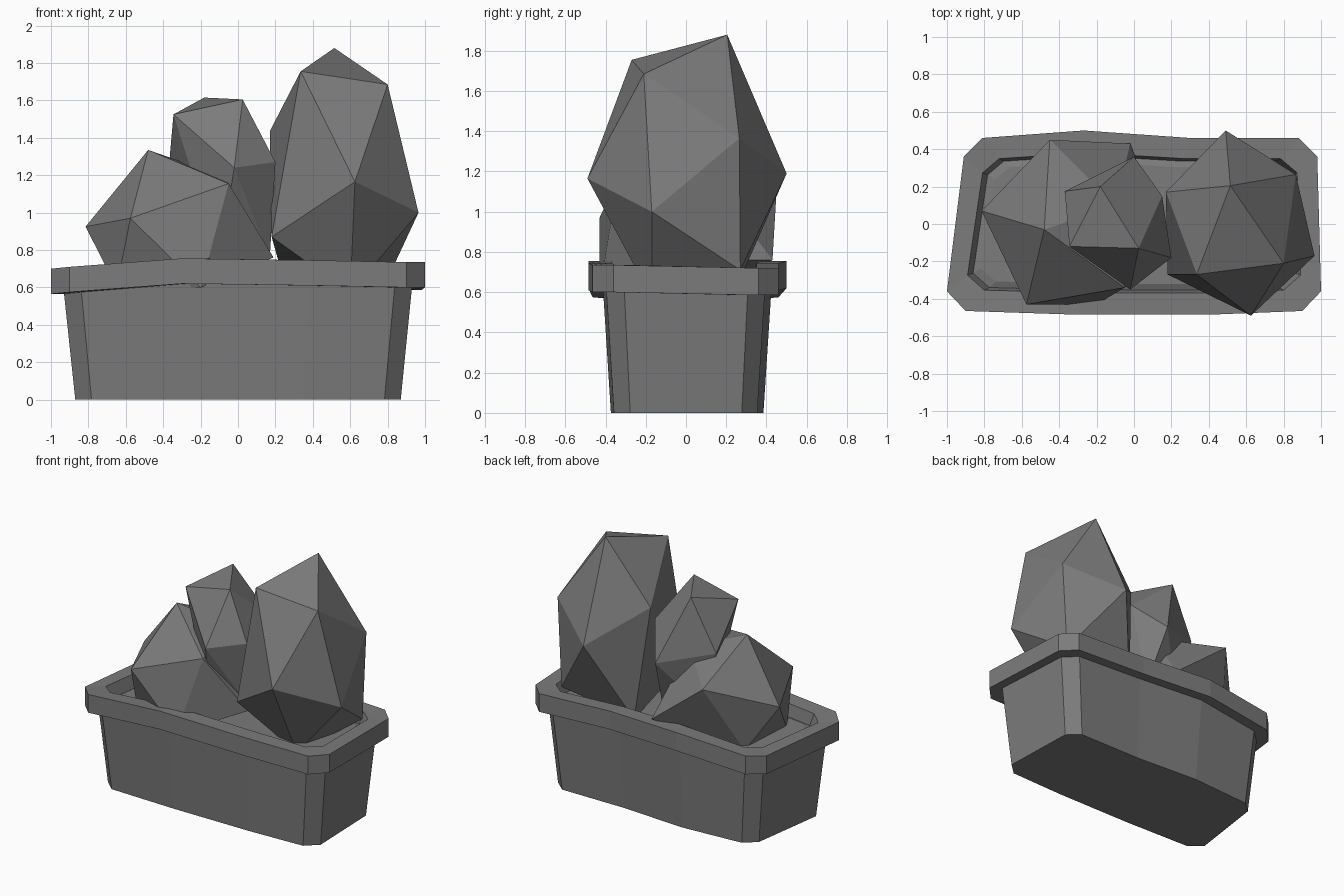
import bpy, bmesh

cube = bpy.data.objects.get("Cube")
if cube:
    bpy.data.objects.remove(cube, do_unlink=True)

# Single grey stone colour
grey = bpy.data.materials.new("stone_grey")
grey.use_nodes = True
colour = (0.2, 0.2, 0.2, 1.0)
grey.diffuse_color = colour
grey.node_tree.nodes["Principled BSDF"].inputs["Base Color"].default_value = colour


def finish(name, bm):
    bmesh.ops.recalc_face_normals(bm, faces=bm.faces)
    mesh = bpy.data.meshes.new(name)
    bm.to_mesh(mesh)
    bm.free()
    mesh.materials.append(grey)
    obj = bpy.data.objects.new(name, mesh)
    bpy.context.collection.objects.link(obj)
    return obj


# Wobbly chamfered rectangle: x, y and height of the rim's top edge
outline = [
    (-0.91, 0.36, 0.70), (-0.81, 0.46, 0.71), (-0.27, 0.5, 0.755),
    (0.3, 0.46, 0.745), (0.88, 0.46, 0.72), (0.98, 0.36, 0.72),
    (1, -0.36, 0.735), (0.9, -0.465, 0.735), (0.4, -0.485, 0.745),
    (-0.3, -0.485, 0.755), (-0.9, -0.465, 0.71), (-1, -0.36, 0.70),
]
RIM_HEIGHT = 0.135


def ring(bm, sx, sy, drop):
    """Scaled copy of the outline, lowered from the rim top; None means the ground."""
    return [bm.verts.new((x * sx, y * sy, 0 if drop is None else z - drop))
            for x, y, z in outline]


def loft(name, rings, closed=False, cap_start=False, cap_end=False):
    bm = bmesh.new()
    loops = [ring(bm, *r) for r in rings]
    pairs = list(zip(loops, loops[1:]))
    if closed:
        pairs.append((loops[-1], loops[0]))
    n = len(outline)
    for low, high in pairs:
        for i in range(n):
            j = (i + 1) % n
            bm.faces.new((low[i], low[j], high[j], high[i]))
    if cap_start:
        bm.faces.new(loops[0])
    if cap_end:
        bm.faces.new(loops[-1])
    return finish(name, bm)


# Tapered pot, its overhanging rim, and the soil inside
loft("pot_body", [(0.87, 0.77, None), (0.93, 0.85, RIM_HEIGHT)], cap_start=True)
loft("pot_rim", [(0.93, 0.85, RIM_HEIGHT), (1, 1, RIM_HEIGHT), (1, 1, 0),
                 (0.89, 0.76, 0), (0.86, 0.73, 0.09)])
loft("soil", [(0.86, 0.73, 0.09), (0.82, 0.66, 0.075)], cap_end=True)


# Rocks: rough twelve-cornered stones
def rock(name, corners):
    bm = bmesh.new()
    for co in corners:
        bm.verts.new(co)
    bmesh.ops.convex_hull(bm, input=bm.verts)
    loose = [v for v in bm.verts if not v.link_faces]
    bmesh.ops.delete(bm, geom=loose, context='VERTS')
    return finish(name, bm)


rock("tall_rock", [
    (0.515, 0.205, 1.88), (0.335, -0.27, 1.755), (0.8, -0.21, 1.685),
    (0.625, -0.49, 1.165), (0.965, -0.17, 1), (0.865, 0.265, 1.365),
    (0.49, 0.5, 1.19), (0.17, 0.17, 1.435), (0.18, -0.27, 0.87),
    (0.83, 0.27, 0.71), (0.6, -0.17, 0.57), (0.25, 0.25, 0.62),
])
rock("middle_rock", [
    (-0.18, 0.2, 1.615), (0.025, -0.13, 1.605), (-0.345, -0.12, 1.525),
    (0.2, -0.18, 1.27), (-0.02, -0.35, 1.24), (0.15, 0.15, 1.35),
    (-0.37, 0.175, 1.24), (0, 0.36, 1.14), (0.17, -0.1, 0.76),
    (-0.1, -0.2, 0.75), (-0.25, 0.15, 0.8), (0.05, 0.2, 0.75),
])
rock("low_rock", [
    (-0.48, -0.03, 1.335), (-0.05, -0.34, 1.155), (-0.575, -0.43, 0.97),
    (-0.815, 0.07, 0.925), (-0.45, 0.45, 1.1), (-0.02, 0.43, 0.76),
    (-0.1, 0.1, 1.2), (-0.62, 0.2, 0.6), (-0.65, -0.25, 0.6),
    (0.19, -0.15, 0.76), (-0.2, -0.43, 0.6),
])
